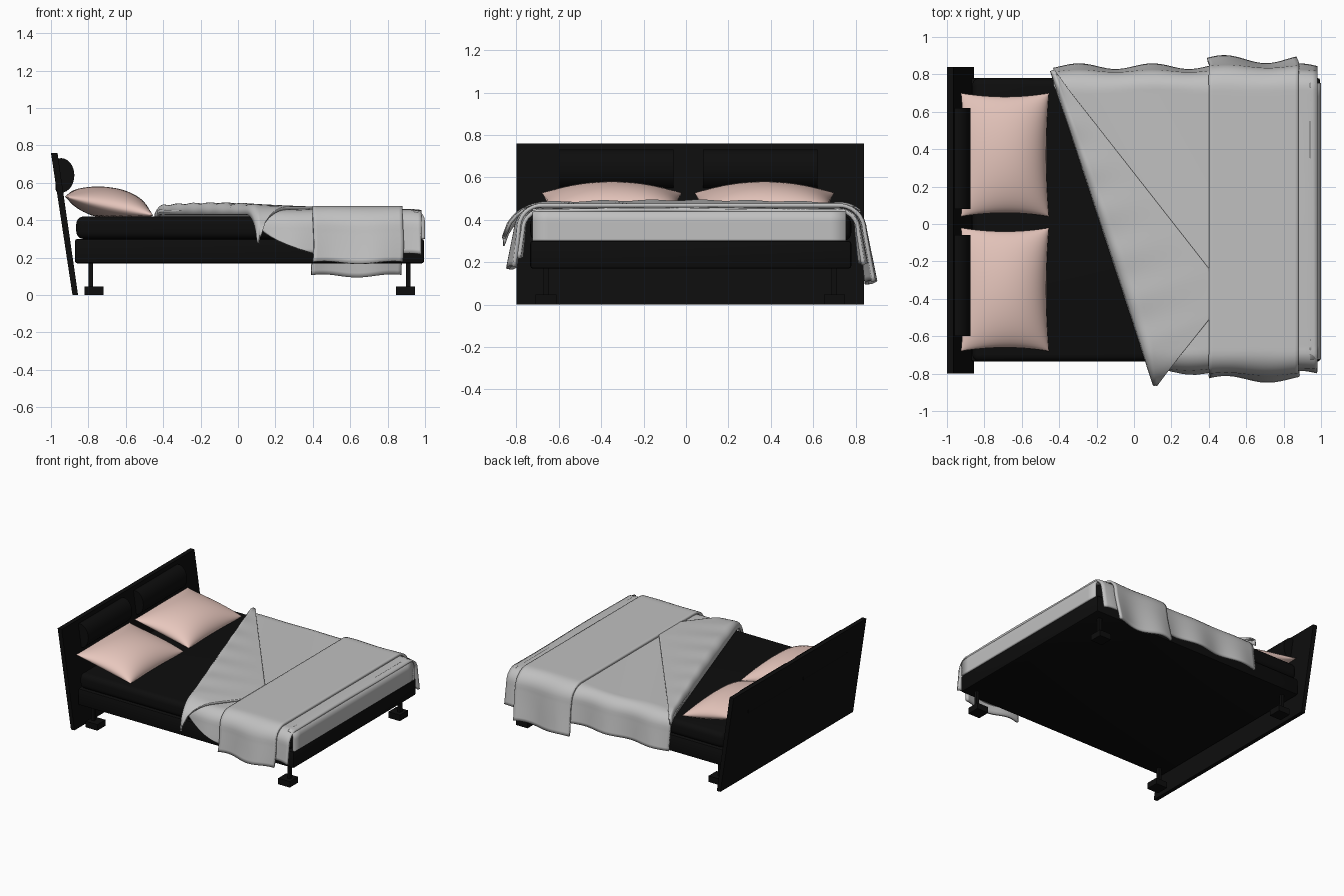
import bpy, bmesh, math
from mathutils import Vector

if "Cube" in bpy.data.objects:
    bpy.data.objects.remove(bpy.data.objects["Cube"])

CY = 0.02   # bed centre line in y


def material(name, rgb):
    m = bpy.data.materials.new(name)
    m.diffuse_color = (*rgb, 1)
    m.use_nodes = True
    m.node_tree.nodes["Principled BSDF"].inputs["Base Color"].default_value = m.diffuse_color
    return m


BLACK = material("black", (0.004, 0.004, 0.004))
GREY = material("light grey", (0.53, 0.53, 0.53))
PINK = material("pale pink", (0.80, 0.57, 0.51))


def finish(name, bm, mat, smooth=None):
    bmesh.ops.recalc_face_normals(bm, faces=bm.faces)
    me = bpy.data.meshes.new(name)
    bm.to_mesh(me)
    bm.free()
    ob = bpy.data.objects.new(name, me)
    bpy.context.collection.objects.link(ob)
    me.materials.append(mat)
    if smooth:
        bpy.ops.object.select_all(action='DESELECT')
        ob.select_set(True)
        bpy.context.view_layer.objects.active = ob
        bpy.ops.object.shade_smooth_by_angle(angle=math.radians(smooth))
    return ob


def box(name, x, y, z, mat, bevel=0, seg=4):
    bm = bmesh.new()
    bmesh.ops.create_cube(bm, size=1)
    for v in bm.verts:
        v.co = [r[0] + (c + 0.5) * (r[1] - r[0]) for c, r in zip(v.co, (x, y, z))]
    if bevel:
        bmesh.ops.bevel(bm, geom=bm.edges[:], offset=bevel, segments=seg, profile=0.5, affect='EDGES')
    return finish(name, bm, mat, 40 if bevel else None)


def extrude_y(name, profile, y0, y1, mat, smooth=None):
    bm = bmesh.new()
    face = bm.faces.new([bm.verts.new((x, y0, z)) for x, z in profile])
    new = bmesh.ops.extrude_face_region(bm, geom=[face])["geom"]
    bmesh.ops.translate(bm, vec=(0, y1 - y0, 0), verts=[g for g in new if isinstance(g, bmesh.types.BMVert)])
    return finish(name, bm, mat, smooth)


def sheet(name, funcs, nu, nv, mat, thick=0):
    """Surface grids from functions of u, v in 0..1, welded into one mesh."""
    bm = bmesh.new()
    for f in funcs:
        g = [[bm.verts.new(f(i / nu, j / nv)) for j in range(nv + 1)] for i in range(nu + 1)]
        for i in range(nu):
            for j in range(nv):
                bm.faces.new((g[i][j], g[i + 1][j], g[i + 1][j + 1], g[i][j + 1]))
    bmesh.ops.remove_doubles(bm, verts=bm.verts, dist=0.0003)
    ob = finish(name, bm, mat, 60)
    if thick:
        mod = ob.modifiers.new("thickness", 'SOLIDIFY')
        mod.thickness = thick
        mod.offset = 0
    return ob


# Headboard: leaning panel with two half-round cushions
extrude_y("headboard", [(-0.885, 0), (-0.855, 0), (-0.965, 0.76), (-1.0, 0.76)], -0.80, 0.84, BLACK)
ring = [(-0.945 + 0.07 * math.cos(a * math.pi / 16), 0.64 + 0.092 * math.sin(a * math.pi / 16)) for a in range(32)]
ring = [(max(x, -0.975), z) for x, z in ring]
for k, (a, b) in enumerate(((-0.60, -0.06), (0.08, 0.62))):
    extrude_y(f"headboard_cushion_{k + 1}", ring, a, b, BLACK, 40)

# Bed base and mattress
box("bed_base", (-0.872, 0.995), (-0.735, 0.78), (0.17, 0.30), BLACK, 0.012, 2)
box("mattress", (-0.865, 0.975), (-0.735, 0.78), (0.30, 0.42), BLACK, 0.04, 5)

# Legs with block feet
for k, (fx, px) in enumerate(((-0.82, -0.80), (0.845, 0.897))):
    for side, y in (("front", -0.66), ("back", 0.70)):
        box(f"{side}_leg_{k + 1}", (px, px + 0.025), (y - 0.0125, y + 0.0125), (0.04, 0.18), BLACK)
        box(f"{side}_foot_{k + 1}", (fx, fx + 0.10), (y - 0.05, y + 0.05), (0, 0.047), BLACK)


# Cloth cross-section: flat top, rounded shoulder, hanging side
E = 0.70


def drape(s, top, r):
    d = abs(s) - E
    sign = 1 if s > 0 else -1
    if d <= 0:
        return CY + s, top
    arc = r * math.pi / 2
    if d < arc:
        a = d / r
        return CY + sign * (E + r * math.sin(a)), top - r + r * math.cos(a)
    h = d - arc
    return CY + sign * (E + r + 0.15 * h), top - r - h


def duvet(u, v):
    s0, s1 = -0.976, 1.006
    s = s0 + v * (s1 - s0)
    if s < -E:
        start = 0.07 + 0.33 * ((-E - s) / (-E - s0)) ** 3
    elif s > E:
        start = -0.43
    else:
        start = 0.07 - 0.49 * (s + E) / (2 * E)
    x = start + u * (0.98 - start)
    y, z = drape(s, 0.448, 0.09)
    q = max(0, abs(s) - E)
    y += 0.05 * q * math.sin(x * 16)
    if q == 0:
        z += 0.003 * math.sin(x * 9 + y * 5)
    return x, y, z - 0.25 * max(0, x - 0.93) ** 1.3


def runner(u, v):
    s = -1.06 + v * 2.19
    x = 0.40 + 0.48 * u
    y, z = drape(s, 0.468, 0.115)
    q = max(0, abs(s) - E)
    return x + 0.02 * q * math.sin(v * 30), y + 0.05 * q * math.sin(x * 14 + 1), z + 0.02 * q * math.sin(x * 17)


sheet("duvet", [duvet], 50, 90, GREY, 0.018)
sheet("bed_runner", [runner], 24, 90, GREY, 0.018)


# Duvet end hanging over the foot of the bed
def foot_flap(u, v):
    y = -0.725 + 1.48 * v
    a = min(1, u * 2) * math.pi / 2
    x = 0.94 + 0.05 * math.sin(a)
    z = 0.395 + 0.05 * math.cos(a) - max(0, u - 0.5) * 0.19
    return x, y, z


sheet("duvet_foot_flap", [foot_flap], 20, 20, GREY, 0.018)

# Corner of the duvet turned back diagonally, with a puffy folded edge
A, B = Vector((-0.43, 0.82)), Vector((0.12, -0.86))
C, D = Vector((0.41, -0.25)), Vector((0.41, -0.50))


def turned_corner(u, v):
    outer = A.lerp(B, v)
    if v < 0.72:
        inner = A.lerp(C, v / 0.72)
    elif v < 0.86:
        inner = C.lerp(D, (v - 0.72) / 0.14)
    else:
        inner = D.lerp(B, (v - 0.86) / 0.14)
    p = outer.lerp(inner, u)
    t = min(1, u / 0.12)
    puff = 0.045 + 0.018 * math.sin(math.pi * v) + 0.004 * math.sin(45 * v)
    z = 0.43 + puff * math.sqrt(1 - (1 - t) ** 2) - (puff - 0.035) * u ** 0.6
    d = min(0.178, max(0, abs(p.y - CY) - E))
    return p.x - 0.012 * (1 - t), p.y, z - 0.18 + math.sqrt(0.18 ** 2 - d * d)


sheet("turned_duvet_corner", [turned_corner], 40, 80, GREY, 0.016)


# Pillows: two bulging halves with pinched corners, leaning on the headboard
def pillow_half(cy, up):
    def f(a, b):
        u, v = -math.cos(a * math.pi), -math.cos(b * math.pi)
        x = -0.69 + 0.235 * u * (1 - 0.06 * (1 - v * v))
        y = cy + 0.33 * v * (1 - 0.06 * (1 - u * u))
        h = math.sqrt(max(0, (1 - u * u) * (1 - v * v)))
        z = 0.477 - 0.05 * u + h * (0.10 * (1 + 0.25 * u) if up else -0.08)
        return x, y, max(z, 0.421)
    return f


for k, cy in enumerate((-0.35, 0.37)):
    sheet(f"pillow_{k + 1}", [pillow_half(cy, True), pillow_half(cy, False)], 28, 28, PINK)
